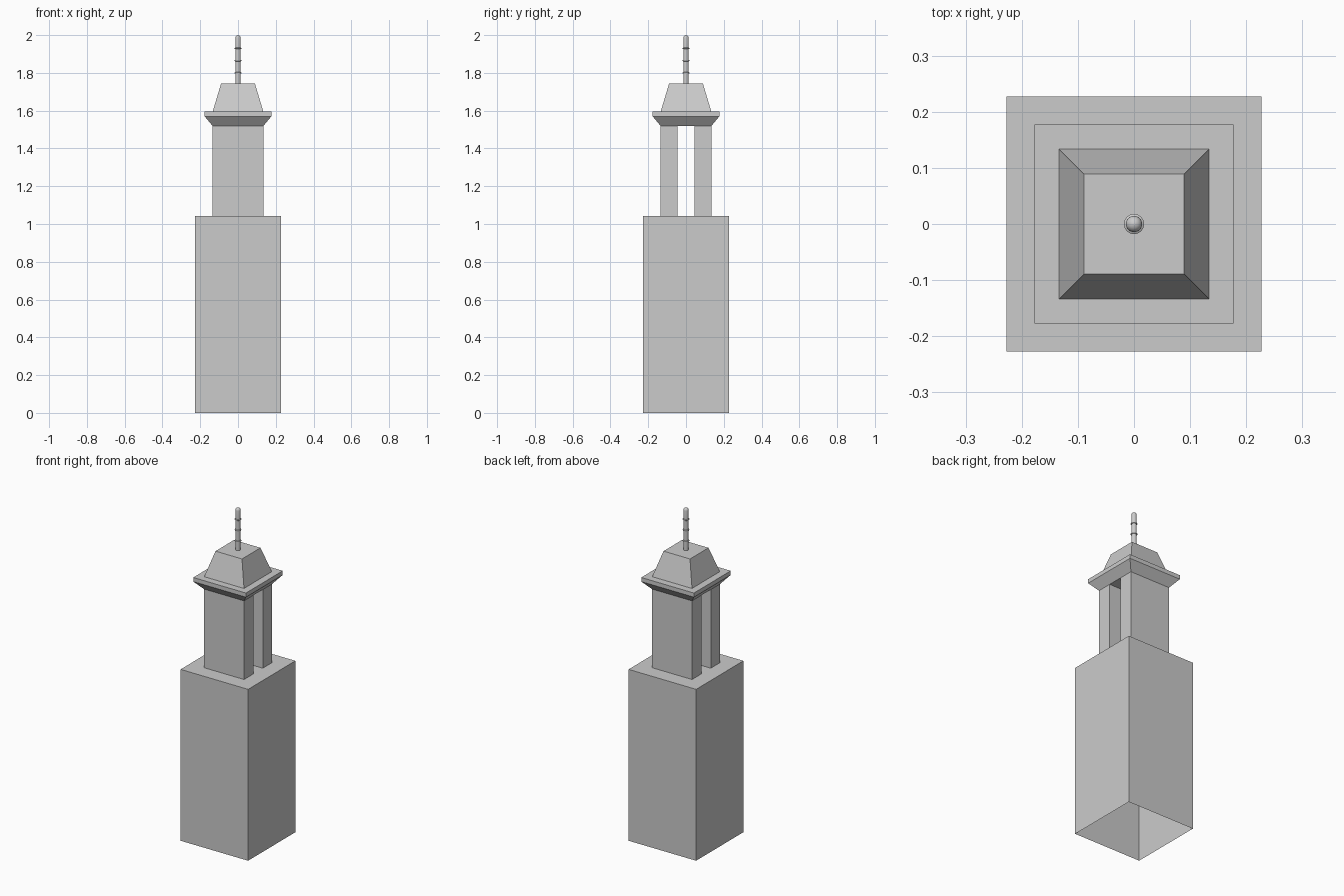
import bpy, bmesh, math

if "Cube" in bpy.data.objects:
    bpy.data.objects.remove(bpy.data.objects["Cube"])

stone = bpy.data.materials.new("light grey stone")
stone.use_nodes = True
GREY = (0.6, 0.6, 0.6, 1)
stone.diffuse_color = GREY
stone.node_tree.nodes["Principled BSDF"].inputs["Base Color"].default_value = GREY


def loft(name, profile, sides, bottom=True, top=True):
    """Stack regular rings of (radius, height); square rings use half widths."""
    bm = bmesh.new()
    scale = math.sqrt(2) if sides == 4 else 1
    rings = []
    for r, z in profile:
        angles = [(i + 0.5) * 2 * math.pi / sides for i in range(sides)]
        rings.append([bm.verts.new((r * scale * math.cos(a), r * scale * math.sin(a), z))
                      for a in angles])
    for low, high in zip(rings, rings[1:]):
        for i in range(sides):
            j = (i + 1) % sides
            bm.faces.new((low[i], low[j], high[j], high[i]))
    if bottom:
        bm.faces.new(rings[0][::-1])
    if top:
        bm.faces.new(rings[-1])
    mesh = bpy.data.meshes.new(name)
    bm.to_mesh(mesh)
    bm.free()
    mesh.materials.append(stone)
    obj = bpy.data.objects.new(name, mesh)
    bpy.context.collection.objects.link(obj)
    return obj


# Tall shaft, open underneath
loft("tower_shaft", [(0.227, 0), (0.227, 1.042)], 4, bottom=False)

# Two slabs holding up the roof
for name, side in (("front_pier", -1), ("back_pier", 1)):
    pier = loft(name, [(0.135, 1.042), (0.135, 1.522)], 4, bottom=False, top=False)
    pier.scale.y = 1 / 3
    pier.location.y = side * 0.09

# Flared cornice and tapered roof
loft("cornice_and_roof", [(0.135, 1.52), (0.177, 1.57), (0.177, 1.595),
                          (0.134, 1.595), (0.089, 1.745)], 4)

# Finial rod with a rounded tip and three thin collars
R, TIP = 0.0145, 2.0
rod = [(R, 1.745)]
for z in (1.80, 1.865, 1.93):
    rod += [(R, z - 0.004), (0.018, z - 0.002), (0.018, z + 0.002), (R, z + 0.004)]
for k in range(5):
    a = math.radians(k * 20)
    rod.append((R * math.cos(a), TIP - R + R * math.sin(a)))
rod.append((0.001, TIP))
finial = loft("finial", rod, 24, bottom=False)
bpy.ops.object.select_all(action="DESELECT")
finial.select_set(True)
bpy.context.view_layer.objects.active = finial
bpy.ops.object.shade_smooth_by_angle(angle=math.radians(35))
